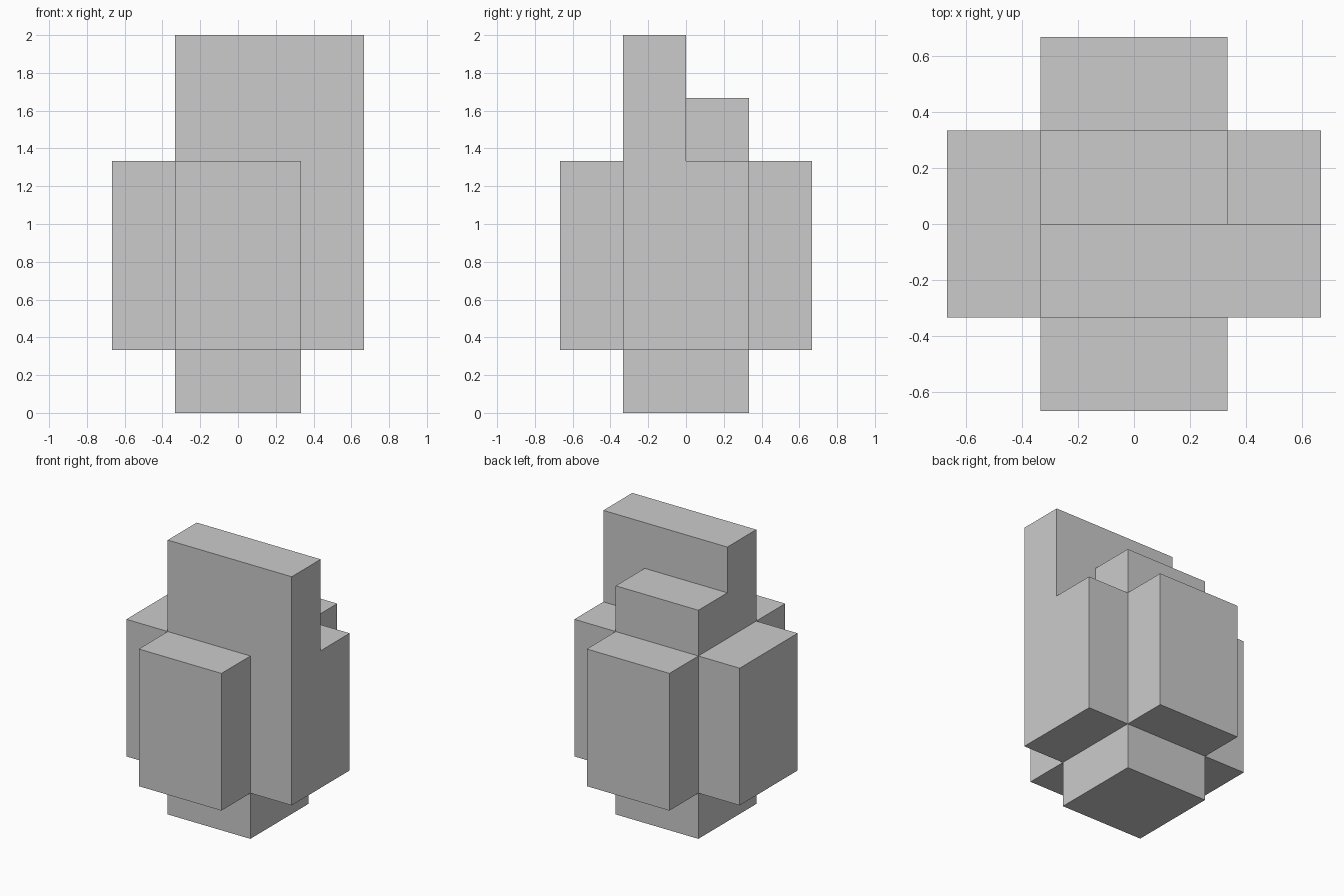
import bpy, bmesh, math
from itertools import product
from mathutils import Vector

if "Cube" in bpy.data.objects:
    bpy.data.objects.remove(bpy.data.objects["Cube"])

U = 1 / 3  # the whole model sits on a grid of thirds

# Parts as (min corner, max corner) in grid units
parts = {
    "core": ((-1, -1, 0), (1, 1, 5)),
    "side_arms": ((-2, -1, 1), (2, 1, 4)),
    "front_back_arms": ((-1, -2, 1), (1, 2, 4)),
    "top_slab": ((-1, -1, 4), (2, 0, 6)),
}

# Union of the parts as filled grid cells
cells = set()
for lo, hi in parts.values():
    cells.update(product(*(range(a, b) for a, b in zip(lo, hi))))

# Outer skin: one quad wherever a filled cell meets an empty one
bm = bmesh.new()
for cell in cells:
    centre = Vector(cell) + Vector((0.5, 0.5, 0.5))
    for axis, sign in product(range(3), (-1, 1)):
        n = Vector((0, 0, 0))
        n[axis] = sign
        if tuple(int(c + d) for c, d in zip(cell, n)) in cells:
            continue
        u = Vector((0, 0, 0))
        u[(axis + 1) % 3] = 0.5
        v = n.cross(u)
        mid = centre + n * 0.5
        corners = (mid - u - v, mid + u - v, mid + u + v, mid - u + v)
        bm.faces.new([bm.verts.new(p * U) for p in corners])

# Weld and merge coplanar quads into clean flat faces
bmesh.ops.remove_doubles(bm, verts=bm.verts, dist=0.001)
bmesh.ops.dissolve_limit(bm, angle_limit=math.radians(1),
                         verts=bm.verts, edges=bm.edges)

mesh = bpy.data.meshes.new("stepped_block_tower")
bm.to_mesh(mesh)
bm.free()
bpy.context.collection.objects.link(
    bpy.data.objects.new("stepped_block_tower", mesh))
